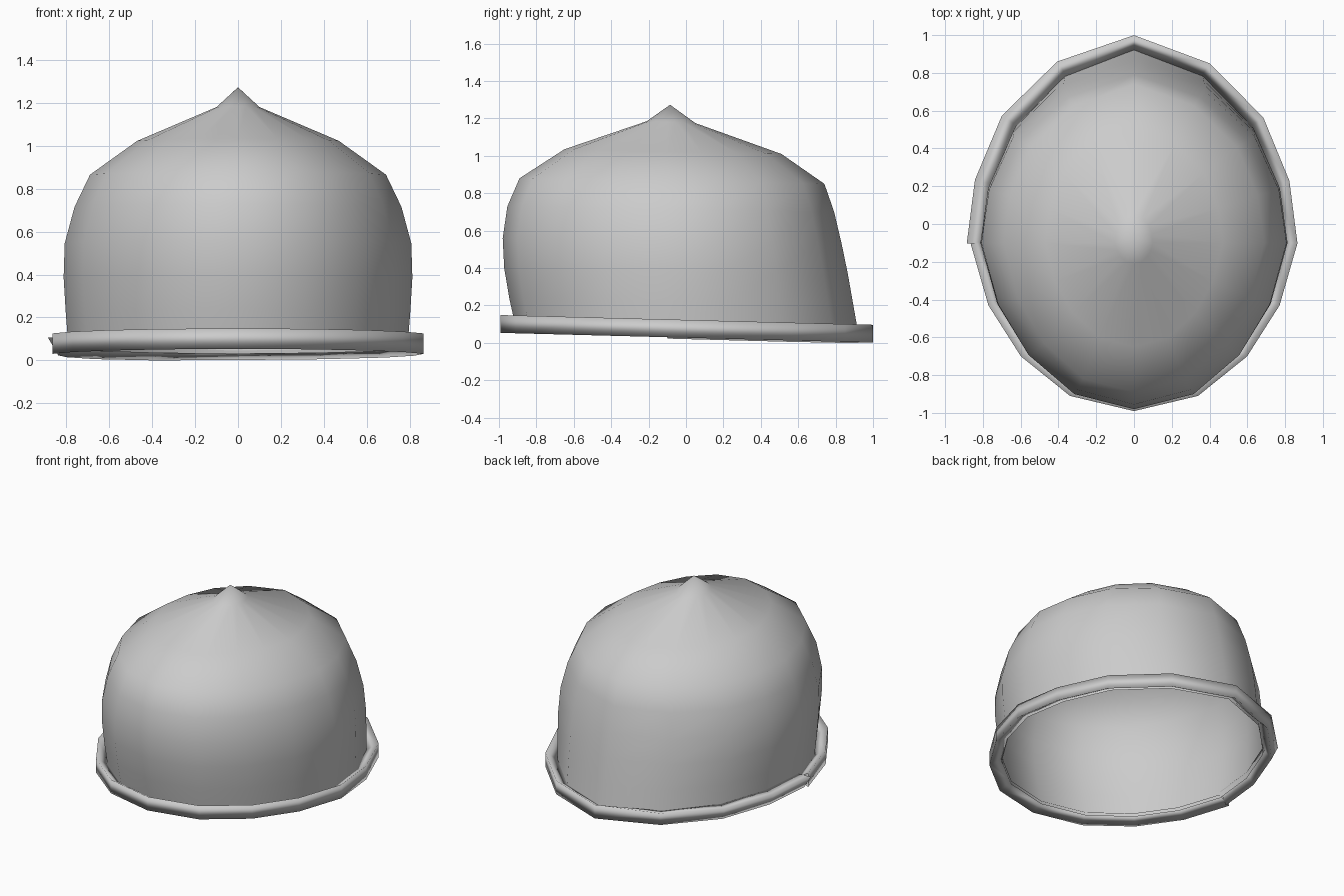
import bpy, bmesh, math
from mathutils import Vector

if "Cube" in bpy.data.objects:
    bpy.data.objects.remove(bpy.data.objects["Cube"])

CY = -0.1
# Half outline from front to back: unit x, unit y (scaled separately front/back)
HALF = [(0, -1), (.39, -.91), (.69, -.675), (.89, -.37), (1, 0),
        (.95, .30), (.79, .605), (.46, .865), (0, 1)]
OUTLINE = HALF + [(-x, y) for x, y in HALF[-2:0:-1]]


def ring(half_w, front, back, zf, zb):
    """Sixteen-sided outline with its own front/back reach and tilt."""
    pts = []
    for ux, uy in OUTLINE:
        y = CY + uy * ((back - CY) if uy > 0 else (CY - front))
        t = (y - front) / (back - front)
        pts.append(Vector((ux * half_w, y, zf + (zb - zf) * t)))
    return pts


def finish(bm, name):
    bmesh.ops.recalc_face_normals(bm, faces=bm.faces)
    me = bpy.data.meshes.new(name)
    bm.to_mesh(me)
    bm.free()
    for p in me.polygons:
        p.use_smooth = True
    ob = bpy.data.objects.new(name, me)
    bpy.context.collection.objects.link(ob)
    return ob


# Dome: half width, front y, back y, front z, back z
LEVELS = [(.79, -.91, .925, .08, .03), (.803, -.945, .895, .24, .20),
          (.813, -.972, .865, .40, .37), (.808, -.98, .832, .56, .53),
          (.762, -.955, .792, .73, .70), (.69, -.89, .74, .88, .85),
          (.47, -.65, .51, 1.035, 1.01), (.10, -.21, .05, 1.185, 1.175)]
bm = bmesh.new()
rows = [[bm.verts.new(p) for p in ring(*lv)] for lv in LEVELS]
n = len(OUTLINE)
for a, b in zip(rows, rows[1:]):
    for i in range(n):
        j = (i + 1) % n
        bm.faces.new((a[i], a[j], b[j], b[i]))
tip = bm.verts.new((0, -.085, 1.273))
for i in range(n):
    bm.faces.new((rows[-1][i], rows[-1][(i + 1) % n], tip))
finish(bm, "helmet_dome")

# Rim: triangular band swept round the opening, flat side outward,
# with an open seam at the left where the last stretch twists
path = ring(.838, -.963, .972, .101, .049)
start = 12
R = .055
bm = bmesh.new()
sections = []
for k in range(n + 1):
    i = (start + k) % n
    tangent = path[(i + 1) % n] - path[i - 1]
    out = Vector((tangent.y, -tangent.x, 0)).normalized()
    twist = -math.radians({13: 15, 14: 25, 15: 30, 16: 30}.get(k, 0))
    sec = []
    for q in range(3):
        a = math.pi / 3 + q * math.tau / 3 + twist
        sec.append(bm.verts.new(path[i] + out * (R * math.cos(a))
                                + Vector((0, 0, R * math.sin(a)))))
    sections.append(sec)
for a, b in zip(sections, sections[1:]):
    for q in range(3):
        w = (q + 1) % 3
        bm.faces.new((a[q], a[w], b[w], b[q]))
finish(bm, "helmet_rim")
